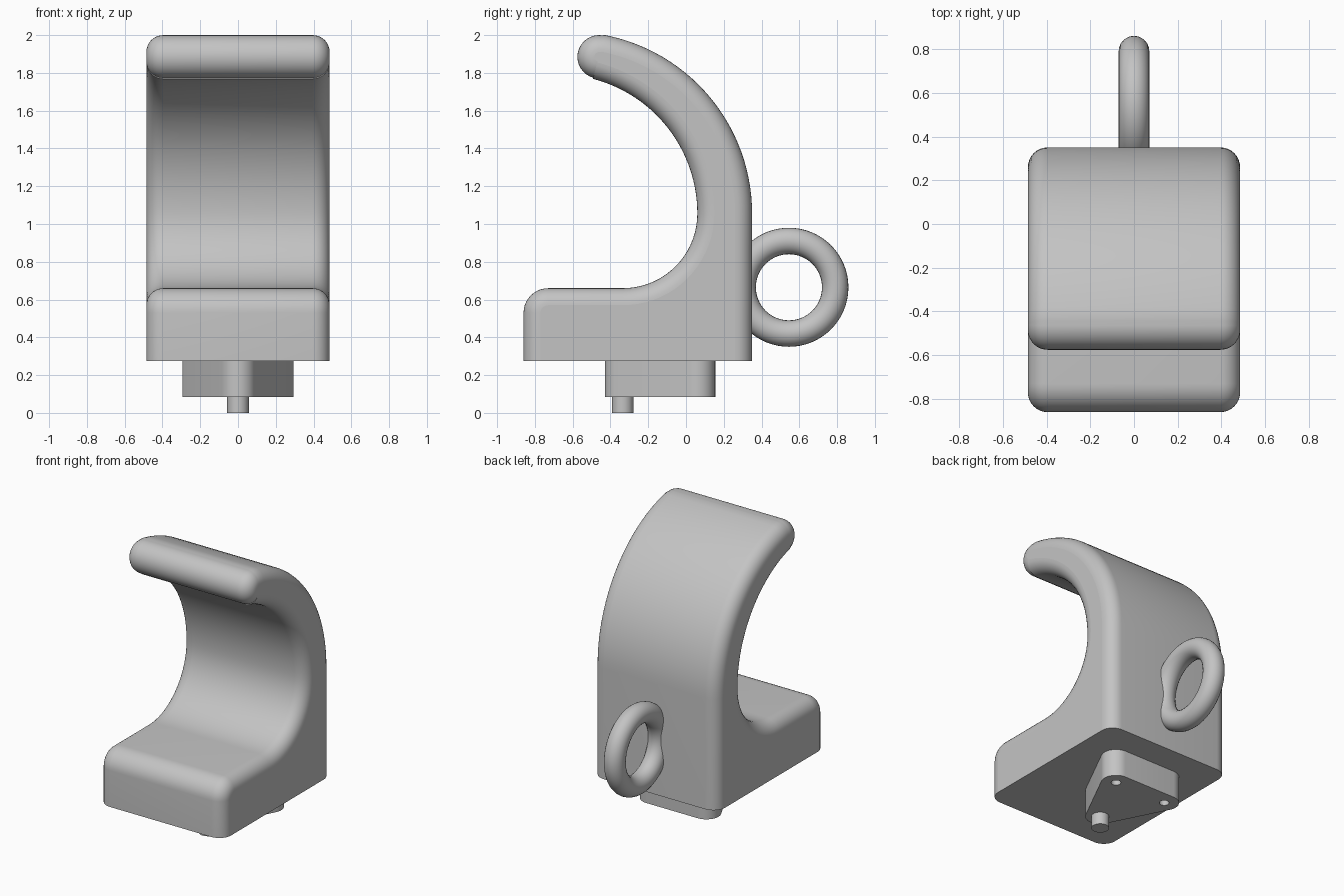
import bpy, bmesh
from math import sin, cos, pi, atan2, radians
from mathutils import Matrix

if "Cube" in bpy.data.objects:
    bpy.data.objects.remove(bpy.data.objects["Cube"])

grey = bpy.data.materials.new("light grey")
grey.use_nodes = True
COLOUR = (0.55, 0.55, 0.55, 1)
grey.diffuse_color = COLOUR
grey.node_tree.nodes["Principled BSDF"].inputs["Base Color"].default_value = COLOUR


def arc(cx, cy, r, a0, a1, n):
    return [(cx + r * cos(a0 + (a1 - a0) * i / n),
             cy + r * sin(a0 + (a1 - a0) * i / n)) for i in range(n + 1)]


def finish(bm, name):
    bmesh.ops.recalc_face_normals(bm, faces=bm.faces)
    mesh = bpy.data.meshes.new(name)
    bm.to_mesh(mesh)
    bm.free()
    mesh.materials.append(grey)
    obj = bpy.data.objects.new(name, mesh)
    bpy.context.collection.objects.link(obj)
    return obj


def smooth(obj):
    bpy.ops.object.select_all(action='DESELECT')
    obj.select_set(True)
    bpy.context.view_layer.objects.active = obj
    bpy.ops.object.shade_smooth_by_angle(angle=radians(35))


def loft(loops, name):
    """Join equal closed loops of 3D points and cap both ends."""
    bm = bmesh.new()
    rings = [[bm.verts.new(p) for p in loop] for loop in loops]
    n = len(rings[0])
    for a, b in zip(rings, rings[1:]):
        for i in range(n):
            j = (i + 1) % n
            bm.faces.new((a[i], a[j], b[j], b[i]))
    bm.faces.new(rings[0])
    bm.faces.new(rings[-1])
    return finish(bm, name)


# Hook body: side profile shrunk by d toward each side to round its rim
BOTTOM, MID = 0.275, 1.055
TIP_Y, TIP_Z, TIP_R = -0.46, 1.885, 0.115


def hook_profile(d):
    outer_r, inner_r, throat_r, nose_r = 0.963, 0.737, 0.395, 0.13
    oy, iy = 0.35 - outer_r, 0.06 - inner_r
    a_out = atan2(0.94, 0.184)
    a_in = atan2(0.72, 0.186)
    pts = [(-0.86 + d, BOTTOM), (0.35 - d, BOTTOM)]
    pts += arc(oy, MID, outer_r - d, 0, a_out, 28)
    pts += arc(TIP_Y, TIP_Z, TIP_R - d, a_out + 0.04, a_in + pi, 16)
    pts += arc(iy, MID, inner_r + d, a_in, 0, 28)
    pts += arc(0.06 - throat_r, 0.66 + throat_r, throat_r + d, 0, -pi / 2, 18)[1:]
    pts += arc(-0.86 + nose_r, 0.66 - nose_r, nose_r - d, pi / 2, pi, 10)
    return pts


HALF, RIM, STEPS = 0.485, 0.09, 8
sections = [(HALF - RIM + RIM * sin(t), RIM * (1 - cos(t)))
            for t in (pi / 2 * i / STEPS for i in range(STEPS + 1))]
sections = [(-x, d) for x, d in reversed(sections)] + sections
body = loft([[(x, y, z) for y, z in hook_profile(d)] for x, d in sections], "hook_body")
smooth(body)
for f in body.data.polygons:
    if abs(f.normal.x) > 0.999 or f.normal.z < -0.999:
        f.use_smooth = False

# Ring sunk into the back wall
bpy.ops.mesh.primitive_torus_add(major_radius=0.245, minor_radius=0.07,
                                 major_segments=64, minor_segments=24,
                                 location=(0, 0.545, 0.665), rotation=(0, pi / 2, 0))
ring = bpy.context.object
ring.name = "back_ring"
ring.data.materials.append(grey)
smooth(ring)

# Rounded triangular mounting plug
PEG_Y, HOLE_X, HOLE_Y, CORNER = -0.335, 0.2, 0.06, 0.095
side = atan2(PEG_Y - HOLE_Y, -HOLE_X) + pi / 2     # outward angle of the right flank
outline = arc(0, PEG_Y, CORNER, -pi - side, side, 12) if side < -pi else \
    arc(0, PEG_Y, CORNER, pi - side - 2 * pi, side, 12)
outline += arc(HOLE_X, HOLE_Y, CORNER, side, pi / 2, 12)
outline += arc(-HOLE_X, HOLE_Y, CORNER, pi / 2, pi - side, 12)
plug = loft([[(x, y, z) for x, y in outline] for z in (0.085, BOTTOM + 0.01)],
            "mounting_plug")
bm = bmesh.new()
bm.from_mesh(plug.data)
bmesh.ops.remove_doubles(bm, verts=bm.verts, dist=0.0005)
bm.to_mesh(plug.data)
bm.free()


def cylinder(name, x, y, r, z0, z1):
    bm = bmesh.new()
    bmesh.ops.create_cone(bm, cap_ends=True, segments=32, radius1=r, radius2=r,
                          depth=z1 - z0,
                          matrix=Matrix.Translation((x, y, (z0 + z1) / 2)))
    return finish(bm, name)


# Two blind holes in the plug
for s in (-1, 1):
    cutter = cylinder("hole_cutter", s * HOLE_X, HOLE_Y, 0.031, 0.04, 0.2)
    cutter.hide_render = True
    mod = plug.modifiers.new("hole", 'BOOLEAN')
    mod.operation = 'DIFFERENCE'
    mod.solver = 'EXACT'
    mod.object = cutter
    bpy.context.view_layer.objects.active = plug
    bpy.ops.object.modifier_apply(modifier=mod.name)
    bpy.data.objects.remove(cutter)
smooth(plug)

# Locating peg
smooth(cylinder("locating_peg", 0, PEG_Y, 0.057, 0, 0.1))
